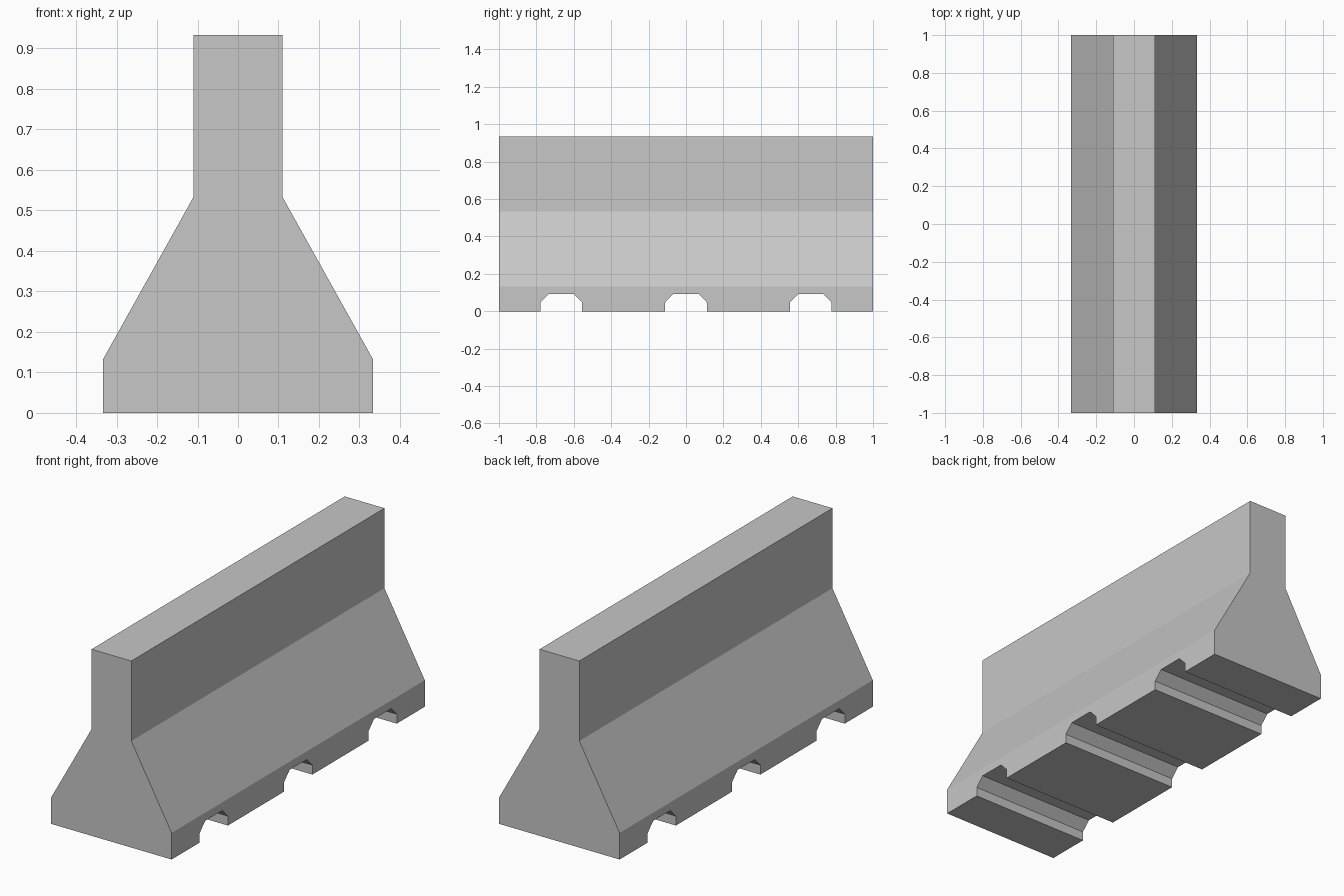
import bpy
import bmesh
from mathutils import Vector

default = bpy.data.objects.get("Cube")
if default:
    bpy.data.objects.remove(default, do_unlink=True)

concrete = bpy.data.materials.new("concrete_grey")
concrete.use_nodes = True
GREY = (0.57, 0.57, 0.57, 1)
concrete.diffuse_color = GREY
concrete.node_tree.nodes["Principled BSDF"].inputs["Base Color"].default_value = GREY


def prism(name, points, sweep):
    """Extrude a closed polygon along the sweep vector."""
    bm = bmesh.new()
    face = bm.faces.new([bm.verts.new(p) for p in points])
    extruded = bmesh.ops.extrude_face_region(bm, geom=[face], use_keep_orig=True)
    verts = [v for v in extruded["geom"] if isinstance(v, bmesh.types.BMVert)]
    bmesh.ops.translate(bm, verts=verts, vec=Vector(sweep))
    bmesh.ops.recalc_face_normals(bm, faces=bm.faces)
    mesh = bpy.data.meshes.new(name)
    bm.to_mesh(mesh)
    bm.free()
    mesh.materials.append(concrete)
    obj = bpy.data.objects.new(name, mesh)
    bpy.context.collection.objects.link(obj)
    return obj


def mirrored(half):
    """Close a right-hand half outline with its reflection."""
    return half + [(-a, z) for a, z in reversed(half)]


# Barrier body: foot, sloped flank and upright wall
body_outline = mirrored([(0.333, 0), (0.333, 0.133), (0.11, 0.533), (0.11, 0.933)])
barrier = prism("barrier_body", [(x, -1, z) for x, z in body_outline], (0, 2, 0))

# Chamfered channels across the underside
channel_outline = mirrored([(0.112, -0.1), (0.112, 0.047), (0.068, 0.092)])
for i, centre in enumerate((-0.667, 0, 0.667)):
    points = [(-0.5, centre + y, z) for y, z in channel_outline]
    cutter = prism(f"channel_cutter_{i + 1}", points, (1, 0, 0))
    cutter.hide_render = True
    cutter.hide_viewport = False
    cut = barrier.modifiers.new("channel", "BOOLEAN")
    cut.operation = "DIFFERENCE"
    cut.solver = "EXACT"
    cut.object = cutter

# Bake the cuts, then discard the cutters
bpy.context.view_layer.update()
evaluated = barrier.evaluated_get(bpy.context.evaluated_depsgraph_get())
cut_mesh = bpy.data.meshes.new_from_object(evaluated)
cutters = [m.object for m in barrier.modifiers]
barrier.modifiers.clear()
barrier.data = cut_mesh
for cutter in cutters:
    bpy.data.objects.remove(cutter, do_unlink=True)
